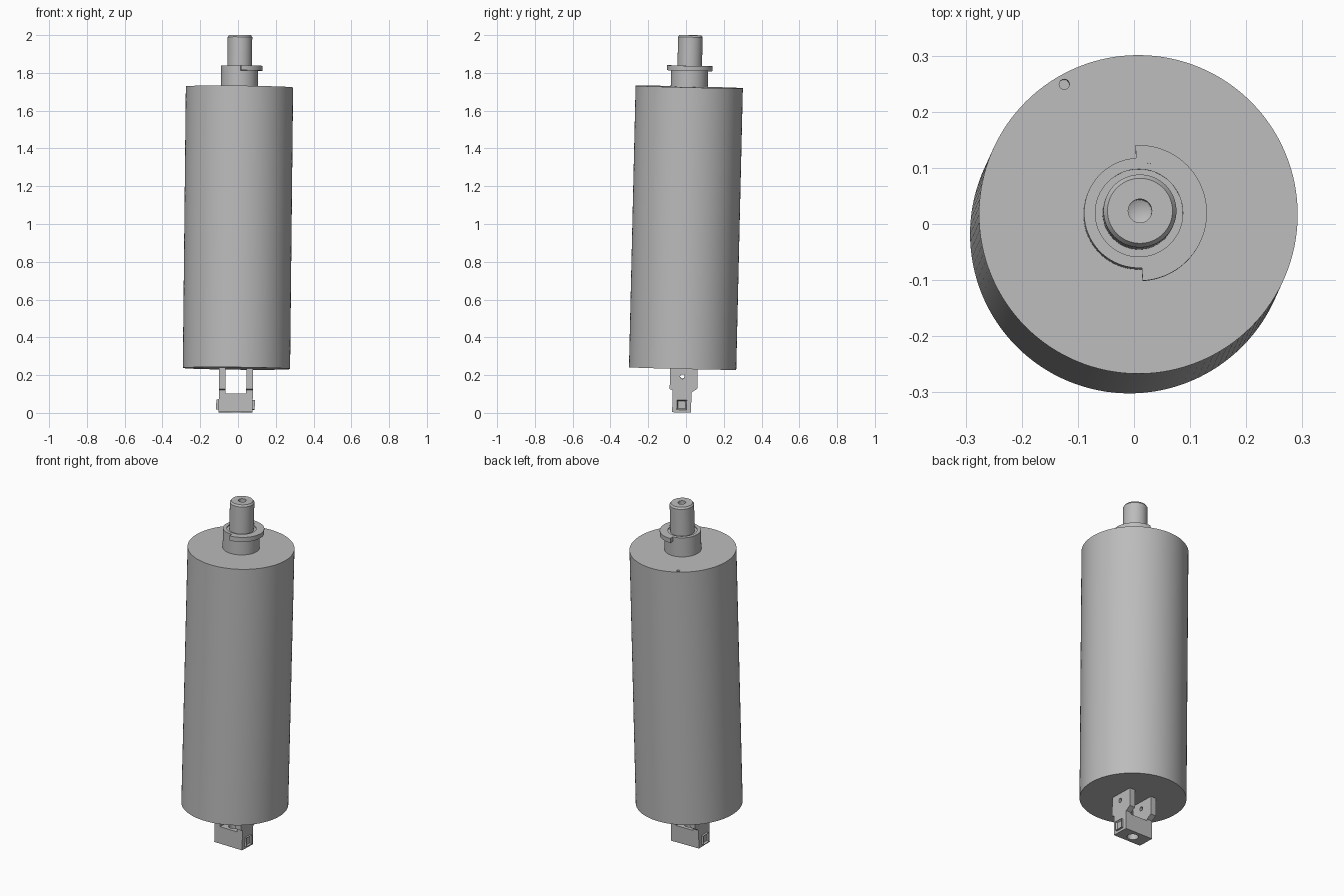
import bpy, bmesh, math
from mathutils import Matrix, Vector

if "Cube" in bpy.data.objects:
    bpy.data.objects.remove(bpy.data.objects["Cube"])

# Slightly leaning axis through the centre of the model
AXIS = Vector((0.0107, 0.0235, 1)).normalized()
LEAN = (Matrix.Translation((0, 0, 1)) @ Vector((0, 0, 1)).rotation_difference(AXIS).to_matrix().to_4x4()
        @ Matrix.Translation((0, 0, -1)))

grey = bpy.data.materials.new("steel grey")
grey.diffuse_color = (0.5, 0.5, 0.5, 1)
grey.use_nodes = True
grey.node_tree.nodes["Principled BSDF"].inputs["Base Color"].default_value = grey.diffuse_color


def finish(name, bm, cutters=()):
    bmesh.ops.remove_doubles(bm, verts=bm.verts, dist=1e-6)
    bmesh.ops.recalc_face_normals(bm, faces=bm.faces)
    bm.transform(LEAN)
    me = bpy.data.meshes.new(name)
    bm.to_mesh(me)
    bm.free()
    ob = bpy.data.objects.new(name, me)
    bpy.context.collection.objects.link(ob)
    me.materials.append(grey)
    bpy.ops.object.select_all(action='DESELECT')
    ob.select_set(True)
    bpy.context.view_layer.objects.active = ob
    for c in cutters:
        m = ob.modifiers.new("cut", 'BOOLEAN')
        m.operation, m.solver, m.object = 'DIFFERENCE', 'EXACT', c
        bpy.ops.object.modifier_apply(modifier=m.name)
    bpy.ops.object.shade_smooth_by_angle(angle=math.radians(30))
    return ob


def lathe(name, profile, segs=96, cutters=()):
    """Revolve (radius, height) points around the axis."""
    bm = bmesh.new()
    vs = [bm.verts.new((r, 0, z)) for r, z in profile]
    es = [bm.edges.new(p) for p in zip(vs, vs[1:])]
    bmesh.ops.spin(bm, geom=vs + es, cent=(0, 0, 0), axis=(0, 0, 1),
                   angle=math.tau, steps=segs, use_duplicate=False)
    return finish(name, bm, cutters)


def prism(name, pts, vec, cutters=()):
    """Extrude a flat outline along a vector."""
    bm = bmesh.new()
    f = bm.faces.new([bm.verts.new(p) for p in pts])
    ext = bmesh.ops.extrude_face_region(bm, geom=[f], use_keep_orig=True)["geom"]
    bmesh.ops.translate(bm, verts=[v for v in ext if isinstance(v, bmesh.types.BMVert)], vec=vec)
    return finish(name, bm, cutters)


def drill(name, centre, r, depth, along_x=False):
    bm = bmesh.new()
    rot = Matrix.Rotation(math.pi / 2, 4, 'Y') if along_x else Matrix()
    bmesh.ops.create_cone(bm, cap_ends=True, segments=32, radius1=r, radius2=r, depth=depth,
                          matrix=Matrix.Translation(centre) @ rot)
    ob = finish(name, bm)
    ob.hide_render = True
    ob.hide_set(True)
    return ob


# Main drum with a small vent hole near the rim
vent = drill("vent_cutter", (-0.132, 0.232, 1.73), 0.009, 0.08)
lathe("drum", [(0, 0.235), (0.284, 0.235), (0.284, 1.726), (0, 1.726)], 128, [vent])

# Neck and shaft with a chamfered tip and centre hole
lathe("neck", [(0, 1.72), (0.098, 1.72), (0.098, 1.838), (0.078, 1.838),
               (0.078, 1.832), (0, 1.832)])
lathe("shaft", [(0, 1.82), (0.065, 1.82), (0.065, 1.99), (0.058, 2.0),
                (0.021, 2.0), (0.021, 1.94), (0, 1.93)], 64)

# Half collar on one side of the neck
arc = [math.radians(-87 + 180 * i / 48) for i in range(49)]
outer = [(0.121 * math.cos(a), 0.121 * math.sin(a), 1.812) for a in arc]
inner = [(0.09 * math.cos(a), 0.09 * math.sin(a), 1.812) for a in reversed(arc)]
prism("half_collar", outer + inner, (0, 0, 0.0265))

# Clevis ears: plates with a shoulder and a pin hole
pin = drill("pin_cutter", (0, 0.0, 0.193), 0.012, 0.4, True)
ear = [(-0.05, 0.003), (0.05, 0.003), (0.05, 0.11), (0.08, 0.13), (0.08, 0.24),
       (-0.066, 0.24), (-0.066, 0.125), (-0.05, 0.12)]
for side, x in (("left", -0.092), ("right", 0.053)):
    prism(side + "_ear", [(x, y, z) for y, z in ear], (0.035, 0, 0), [pin])

# Cross block joining the ears, bored from below
bore = drill("bore_cutter", (0, 0, 0.05), 0.03, 0.3)
prism("cross_block", [(-0.058, -0.05, 0.003), (0.054, -0.05, 0.003),
                      (0.054, 0.05, 0.003), (-0.058, 0.05, 0.003)], (0, 0, 0.098), [bore])

# Square bosses with a sunken centre on the outer faces
for side, x, d in (("left", -0.091, -0.014), ("right", 0.087, 0.012)):
    bm = bmesh.new()
    bmesh.ops.create_cube(bm, size=1, matrix=Matrix.Translation((x + d / 2, 0, 0.043))
                          @ Matrix.Diagonal((abs(d), 0.052, 0.052, 1)))
    face = max(bm.faces, key=lambda f: f.calc_center_median().x * d)
    bmesh.ops.inset_region(bm, faces=[face], thickness=0.009)
    bmesh.ops.translate(bm, verts=face.verts, vec=(-d * 0.7, 0, 0))
    finish(side + "_boss", bm)
